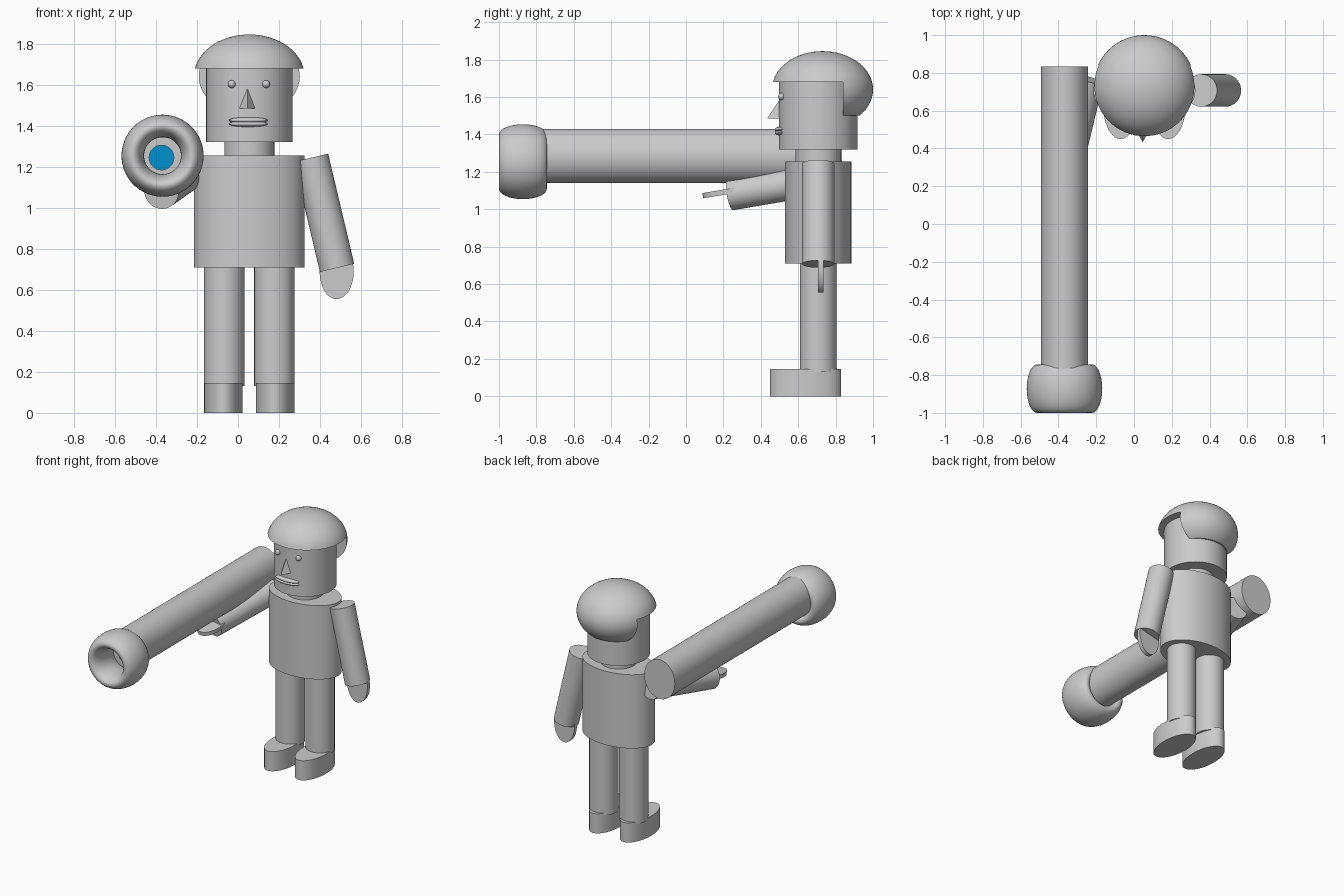
import bpy, bmesh, math
from mathutils import Vector

if "Cube" in bpy.data.objects:
    bpy.data.objects.remove(bpy.data.objects["Cube"])

CX, CY = 0.055, 0.707   # body axis


def finish(name, smooth=True):
    ob = bpy.context.object
    ob.name = name
    bpy.ops.object.transform_apply(location=False, rotation=True, scale=True)
    if smooth:
        bpy.ops.object.shade_smooth_by_angle(angle=math.radians(35))
    return ob


def cyl(name, a, b, rx, ry=None):
    a, b = Vector(a), Vector(b)
    bpy.ops.mesh.primitive_cylinder_add(vertices=64, radius=1, depth=(b - a).length, location=(a + b) / 2)
    ob = bpy.context.object
    ob.scale = (rx, ry or rx, 1)
    ob.rotation_euler = Vector((0, 0, 1)).rotation_difference(b - a).to_euler()
    return finish(name)


def ball(name, loc, radii, seg=32):
    bpy.ops.mesh.primitive_uv_sphere_add(segments=seg, ring_count=seg // 2, radius=1, location=loc)
    bpy.context.object.scale = radii
    return finish(name)


def cut(ob, cutter):
    m = ob.modifiers.new("cut", 'BOOLEAN')
    m.operation, m.object, m.solver = 'DIFFERENCE', cutter, 'EXACT'
    bpy.ops.object.select_all(action='DESELECT')
    ob.select_set(True)
    bpy.context.view_layer.objects.active = ob
    bpy.ops.object.modifier_apply(modifier=m.name)
    bpy.data.objects.remove(cutter)
    bpy.ops.object.shade_smooth_by_angle(angle=math.radians(35))


def box(lo, hi):
    lo, hi = Vector(lo), Vector(hi)
    bpy.ops.mesh.primitive_cube_add(size=1, location=(lo + hi) / 2)
    bpy.context.object.scale = hi - lo
    return finish("cutter", False)


# torso, neck, head
cyl("torso", (CX, CY, 0.71), (CX, CY, 1.255), 0.27, 0.178)
cyl("neck", (CX, CY, 1.24), (CX, CY, 1.34), 0.122)
cyl("head", (CX, CY, 1.32), (CX, CY, 1.69), 0.21)

# legs and feet
for side, s in (("right", -1), ("left", 1)):
    x = CX + s * 0.122
    cyl(side + "_leg", (x, CY, 0.13), (x, CY, 0.715), 0.098)
    x = CX + s * 0.126
    cyl(side + "_foot", (x, 0.64, 0), (x, 0.64, 0.145), 0.094, 0.19)

# hair: ellipsoid cut high over the face, low at the back
hair = ball("hair", (CX, 0.73, 1.64), (0.27, 0.27, 0.205), 64)
cut(hair, box((-1, 0, 1), (1, 0.84, 1.68)))
cut(hair, box((-1, 0, 1), (1, 1.5, 1.50)))

# face
for side, s in (("right", -1), ("left", 1)):
    ball(side + "_eye", (0.053 + s * 0.084, 0.512, 1.603), (0.019,) * 3, 24)
for part, z in (("upper_lip", 1.427), ("lower_lip", 1.409)):
    ball(part, (0.05, 0.505, z), (0.095, 0.03, 0.015))
bm = bmesh.new()
for p in ((0.005, 0.505, 1.484), (0.087, 0.505, 1.484), (0.046, 0.433, 1.484), (0.046, 0.498, 1.583)):
    bm.verts.new(p)
bmesh.ops.convex_hull(bm, input=bm.verts)
me = bpy.data.meshes.new("nose")
bm.to_mesh(me)
bm.free()
bpy.context.collection.objects.link(bpy.data.objects.new("nose", me))

# hanging left arm with flat hand
cyl("left_arm", (0.356, CY, 1.244), (0.483, CY, 0.707), 0.086)
cyl("left_hand", (0.481, 0.706, 0.69), (0.481, 0.736, 0.69), 0.083, 0.135)

# raised right arm with flat hand
cyl("right_arm", (-0.246, 0.767, 1.169), (-0.373, 0.238, 1.08), 0.086)
c, n = Vector((-0.365, 0.225, 1.095)), Vector((0, -0.165, 0.986)) * 0.014
cyl("right_hand", c - n, c + n, 0.083, 0.137)

# launcher tube with bored muzzle
TX = -0.368
tube = cyl("tube", (TX, -0.78, 1.285), (TX, 0.835, 1.285), 0.125, 0.145)
cut(tube, cyl("cutter", (-0.373, -1, 1.245), (-0.373, -0.6, 1.245), 0.06))

# muzzle ring
bpy.ops.mesh.primitive_torus_add(major_segments=64, minor_segments=32, major_radius=0.145,
                                 minor_radius=0.055, location=(TX, -0.872, 1.254),
                                 rotation=(math.pi / 2, 0, 0))
bpy.context.object.scale = (1, 1, 0.128 / 0.055)
finish("muzzle_ring")

# blue core inside the bore
core = cyl("core", (-0.373, -0.62, 1.245), (-0.373, -0.58, 1.245), 0.06)
mat = bpy.data.materials.new("blue")
mat.diffuse_color = (0.0, 0.28, 0.62, 1)
mat.use_nodes = True
mat.node_tree.nodes["Principled BSDF"].inputs["Base Color"].default_value = mat.diffuse_color
core.data.materials.append(mat)
